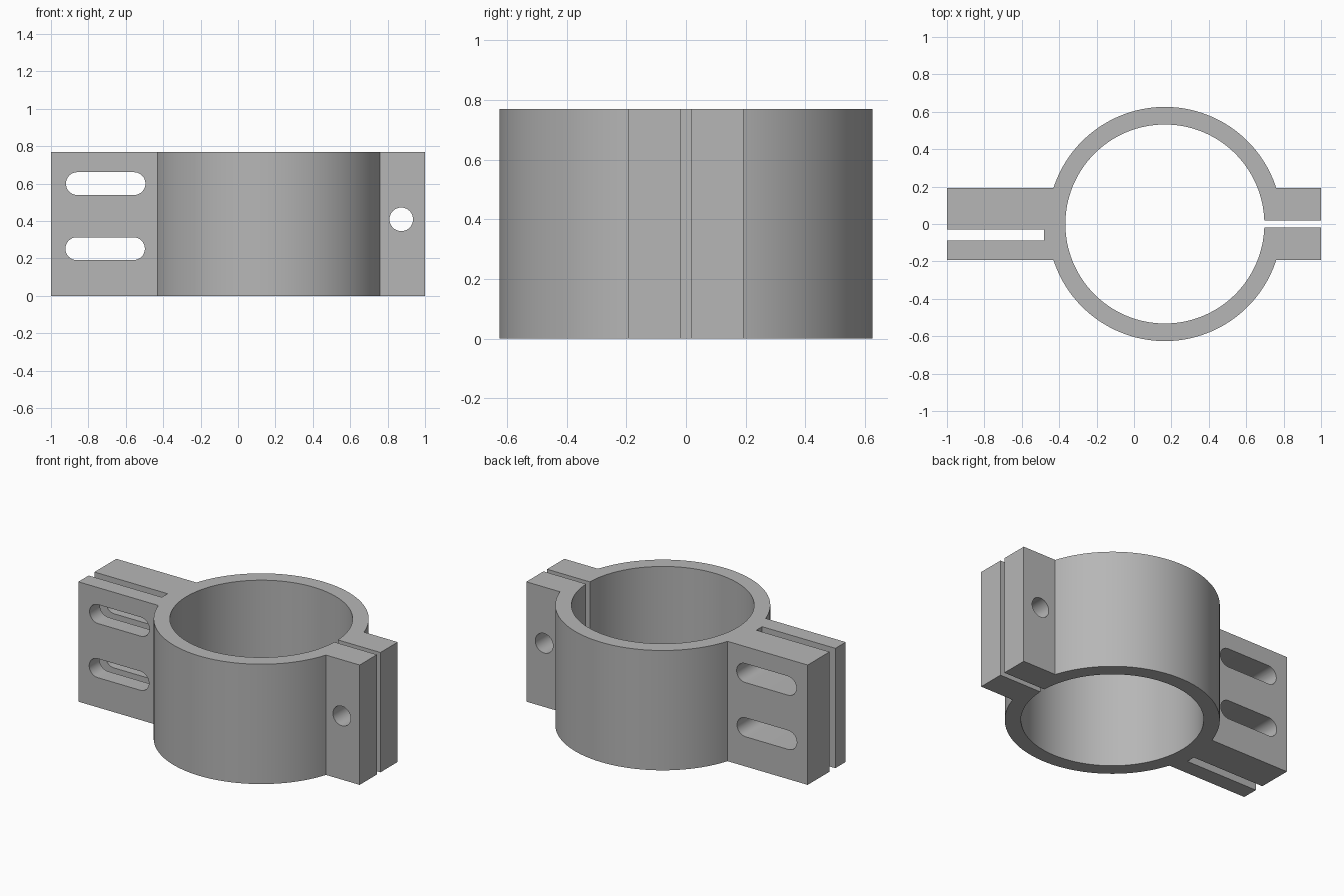
import bpy, bmesh, math

HEIGHT = 0.77
RING_X, R_OUT, R_IN = 0.165, 0.626, 0.532
EAR, GAP = 0.193, 0.018          # half thickness of ears, half width of split
SLIT_LOW, SLIT_HIGH, SLIT_END = -0.088, -0.029, -0.48

if "Cube" in bpy.data.objects:
    bpy.data.objects.remove(bpy.data.objects["Cube"], do_unlink=True)

grey = bpy.data.materials.new("plain_grey")
grey.use_nodes = True
colour = (0.47, 0.47, 0.47, 1)
grey.diffuse_color = colour
grey.node_tree.nodes["Principled BSDF"].inputs["Base Color"].default_value = colour


def arc(cx, cy, r, start, end, steps):
    """Points along an arc, both ends included."""
    angles = [start + (end - start) * i / steps for i in range(steps + 1)]
    return [(cx + r * math.cos(a), cy + r * math.sin(a)) for a in angles]


def prism(name, outline, place, direction):
    """Closed solid swept from a flat outline."""
    bm = bmesh.new()
    face = bm.faces.new([bm.verts.new(place(u, v)) for u, v in outline])
    swept = bmesh.ops.extrude_face_region(bm, geom=[face])["geom"]
    bmesh.ops.translate(bm, vec=direction,
                        verts=[g for g in swept if isinstance(g, bmesh.types.BMVert)])
    bmesh.ops.recalc_face_normals(bm, faces=bm.faces)
    mesh = bpy.data.meshes.new(name)
    bm.to_mesh(mesh)
    bm.free()
    mesh.materials.append(grey)
    obj = bpy.data.objects.new(name, mesh)
    bpy.context.collection.objects.link(obj)
    return obj


# Split ring with a clamping ear pair on one side and a slit mounting arm on the other
a_out = math.asin(EAR / R_OUT)
a_in = math.asin(GAP / R_IN)
outline = [(1, GAP), (1, EAR)]
outline += arc(RING_X, 0, R_OUT, a_out, math.pi - a_out, 64)
outline += [(-1, EAR), (-1, SLIT_HIGH), (SLIT_END, SLIT_HIGH),
            (SLIT_END, SLIT_LOW), (-1, SLIT_LOW), (-1, -EAR)]
outline += arc(RING_X, 0, R_OUT, math.pi + a_out, math.tau - a_out, 64)
outline += [(1, -EAR), (1, -GAP)]
outline += arc(RING_X, 0, R_IN, math.tau - a_in, a_in, 128)
clamp = prism("split_clamp", outline, lambda x, y: (x, y, 0), (0, 0, HEIGHT))


# Cutters for the two long slots and the bolt hole
def slot_outline(x0, x1, z, r):
    half = math.pi / 2
    return (arc(x1 - r, z, r, -half, half, 16)
            + arc(x0 + r, z, r, half, 3 * half, 16))


cuts = {
    "upper_slot_cutter": slot_outline(-0.92, -0.495, 0.6, 0.061),
    "lower_slot_cutter": slot_outline(-0.923, -0.498, 0.252, 0.061),
    "bolt_hole_cutter": arc(0.873, 0.409, 0.063, 0, math.tau, 40)[:-1],
}
for name, shape in cuts.items():
    cutter = prism(name, shape, lambda x, z: (x, -0.5, z), (0, 1, 0))
    cutter.hide_render = True
    cutter.hide_set(True)
    cutter.display_type = 'WIRE'
    mod = clamp.modifiers.new(name, 'BOOLEAN')
    mod.operation = 'DIFFERENCE'
    mod.solver = 'EXACT'
    mod.object = cutter

# Apply the cuts, then smooth the curved walls
depsgraph = bpy.context.evaluated_depsgraph_get()
cut_mesh = bpy.data.meshes.new_from_object(clamp.evaluated_get(depsgraph))
clamp.modifiers.clear()
clamp.data = cut_mesh
for name in cuts:
    bpy.data.objects.remove(bpy.data.objects[name], do_unlink=True)

bpy.ops.object.select_all(action='DESELECT')
clamp.select_set(True)
bpy.context.view_layer.objects.active = clamp
bpy.ops.object.shade_smooth_by_angle(angle=math.radians(25))
